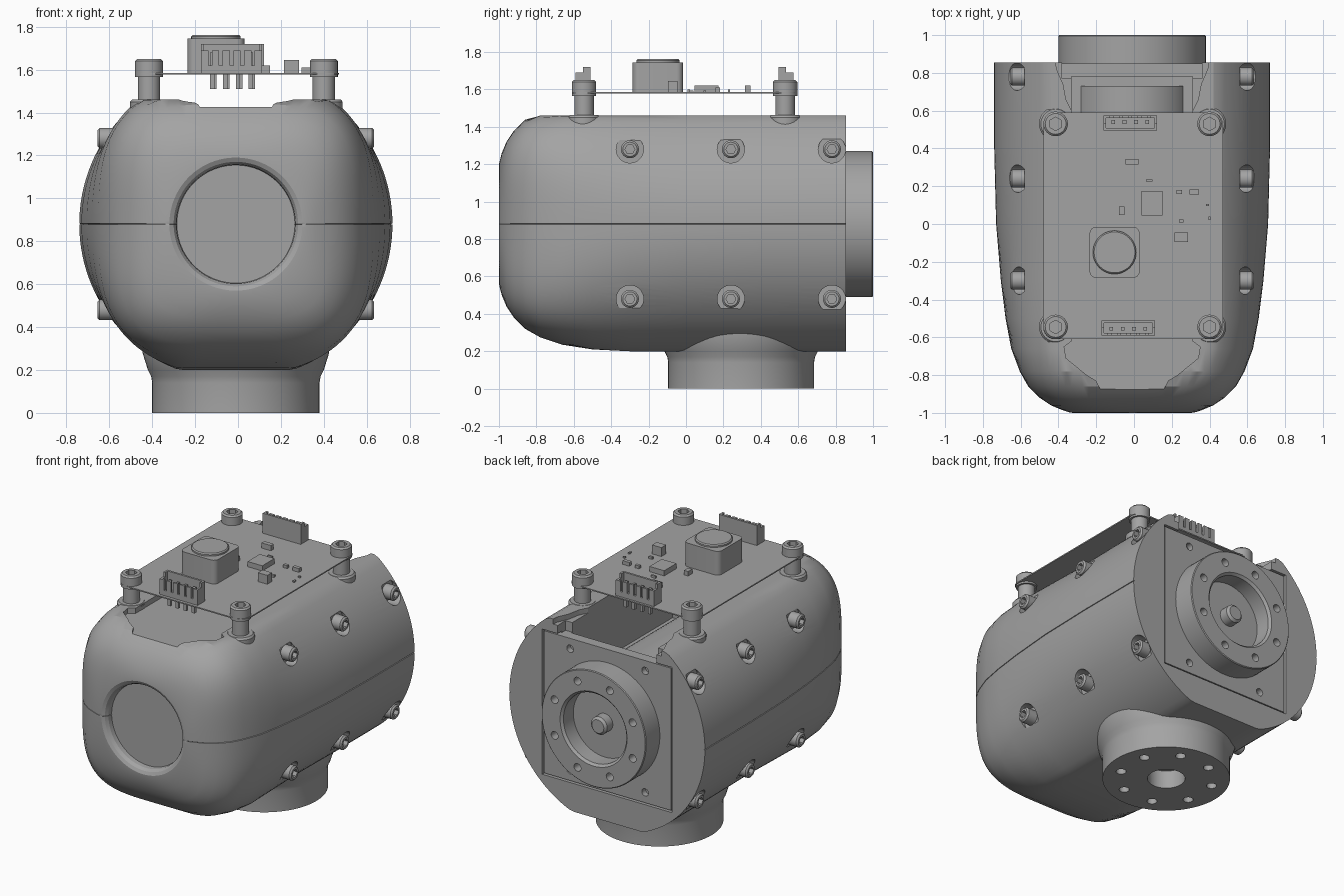
import bpy
import bmesh
from math import cos, sin, pi, radians
from mathutils import Vector, Matrix

default = bpy.data.objects.get("Cube")
if default:
    bpy.data.objects.remove(default, do_unlink=True)

GREY = (0.37, 0.37, 0.37, 1)
grey = bpy.data.materials.new("plain grey")
grey.use_nodes = True
grey.diffuse_color = GREY
grey.node_tree.nodes["Principled BSDF"].inputs["Base Color"].default_value = GREY

X, Y, Z = Vector((1, 0, 0)), Vector((0, 1, 0)), Vector((0, 0, 1))
MID = 0.88      # height of the shell seam and the motor axis
BOARD = 1.585   # top of the circuit board
parts = []


def finish(name, bm):
    bmesh.ops.recalc_face_normals(bm, faces=bm.faces[:])
    mesh = bpy.data.meshes.new(name)
    bm.to_mesh(mesh)
    bm.free()
    mesh.materials.append(grey)
    return place(name, mesh, (0, 0, 0))


def place(name, mesh, at):
    obj = bpy.data.objects.new(name, mesh)
    obj.location = at
    bpy.context.collection.objects.link(obj)
    parts.append(obj)
    return obj


def aim(at, axis):
    turn = Z.rotation_difference(axis).to_matrix().to_4x4()
    return Matrix.Translation(at) @ turn


def lathe(name, profile, at=(0, 0, 0), axis=Z, steps=64):
    bm = bmesh.new()
    verts = [bm.verts.new((r, 0, h)) for r, h in profile]
    edges = [bm.edges.new(pair) for pair in zip(verts, verts[1:])]
    bmesh.ops.spin(bm, geom=verts + edges, cent=(0, 0, 0), axis=Z,
                   angle=2 * pi, steps=steps)
    bmesh.ops.remove_doubles(bm, verts=bm.verts[:], dist=1e-5)
    bm.transform(aim(at, axis))
    return finish(name, bm)


def rods(name, spots, radius, depth, axis=Z, sides=24):
    bm = bmesh.new()
    for at in spots:
        bmesh.ops.create_cone(bm, cap_ends=True, segments=sides, radius1=radius,
                              radius2=radius, depth=depth, matrix=aim(at, axis))
    return finish(name, bm)


def boxes(name, bounds, round_off=0):
    # each entry is a pair of opposite corners
    bm = bmesh.new()
    for low, high in bounds:
        low, high = Vector(low), Vector(high)
        size = Matrix.Diagonal((*(high - low), 1))
        bmesh.ops.create_cube(bm, size=1, matrix=Matrix.Translation((low + high) / 2) @ size)
    if round_off:
        upright = [e for e in bm.edges
                   if abs((e.verts[0].co - e.verts[1].co).normalized().z) > 0.9]
        bmesh.ops.bevel(bm, geom=upright, offset=round_off, segments=6,
                        profile=0.5, affect='EDGES')
    return finish(name, bm)


def prism(name, outline, low, high):
    bm = bmesh.new()
    face = bm.faces.new([bm.verts.new((x, y, low)) for x, y in outline])
    top = bmesh.ops.extrude_face_region(bm, geom=[face])["geom"]
    bmesh.ops.translate(bm, vec=Z * (high - low),
                        verts=[v for v in top if isinstance(v, bmesh.types.BMVert)])
    return finish(name, bm)


def cut(target, cutter):
    cutter.hide_render = True
    mod = target.modifiers.new("cut", 'BOOLEAN')
    mod.operation, mod.solver, mod.object = 'DIFFERENCE', 'EXACT', cutter
    bpy.context.view_layer.objects.active = target
    bpy.ops.object.modifier_apply(modifier=mod.name)
    parts.remove(cutter)
    bpy.data.objects.remove(cutter, do_unlink=True)


def circle_spots(count, radius, centre, u, v):
    turns = [2 * pi * (i + 0.5) / count for i in range(count)]
    return [Vector(centre) + u * radius * cos(a) + v * radius * sin(a) for a in turns]


# Shell: round truncated back blending to a rounded square front with a dished port
# y, half width, half height, squareness, bottom, top
SECTIONS = [
    (0.855, 0.73, 0.73, 2, 0.2, 1.46), (0.4, 0.73, 0.73, 2, 0.2, 1.46),
    (0, 0.72, 0.73, 2, 0.2, 1.46), (-0.3, 0.695, 0.72, 2.2, 0.2, 1.46),
    (-0.5, 0.67, 0.7, 2.5, 0.21, 1.46), (-0.66, 0.64, 0.65, 3, 0.235, 1.46),
    (-0.78, 0.595, 0.61, 3.5, 0.275, 1.46), (-0.86, 0.55, 0.56, 3.8, 0.32, 1.44),
    (-0.92, 0.49, 0.5, 4, 0.38, 1.38), (-0.96, 0.43, 0.44, 4, 0.44, 1.32),
    (-0.985, 0.37, 0.38, 3, 0, 2), (-0.998, 0.33, 0.33, 2.3, 0, 2),
    (-1, 0.31, 0.31, 2, 0, 2), (-0.99, 0.29, 0.29, 2, 0, 2),
    (-0.97, 0.278, 0.278, 2, 0, 2), (-0.94, 0.275, 0.275, 2, 0, 2)]
COUNT, SEAM = 128, 0.004
angles = []
for i in range(COUNT):
    a = 2 * pi * i / COUNT
    seam = i % (COUNT // 2) == 0
    angles += [(a - SEAM, 1), (a, 0.988), (a + SEAM, 1)] if seam else [(a, 1)]


def ring(bm, y, wide, tall, power, low, high):
    verts = []
    for a, dent in angles:
        c, s = cos(a), sin(a)
        r = (abs(c / wide) ** power + abs(s / tall) ** power) ** (-1 / power)
        if s > 0.01:
            r = min(r, (high - MID) / s)
        elif s < -0.01:
            r = min(r, (low - MID) / s)
        verts.append(bm.verts.new((r * dent * c, y, MID + r * dent * s)))
    return verts


bm = bmesh.new()
rings = [ring(bm, *section) for section in SECTIONS]
for a, b in zip(rings, rings[1:]):
    for i in range(len(a)):
        bm.faces.new((a[i - 1], a[i], b[i], b[i - 1]))
bm.faces.new(rings[0])
bm.faces.new(rings[-1])
shell = finish("shell", bm)

# Openings in the shell: top tray, motor bay, rear notch, back plate seat
half = [(0.42, 1), (0.4, 0.82), (0.365, 0.74), (0.35, 0.66), (0.32, 0.6),
        (0.32, -0.62), (0.36, -0.65), (0.35, -0.71), (0.24, -0.8),
        (0.19, -0.83), (0.16, -0.89)]
cut(shell, prism("tray_cutter", half + [(-x, y) for x, y in reversed(half)], 1.425, 1.7))
cut(shell, boxes("bay_cutter", [((-0.32, -0.3, 1.05), (0.32, 0.78, 1.6))]))
cut(shell, boxes("notch_cutter", [((-0.37, 0.77, 1.36), (0.37, 1, 1.6))]))
cut(shell, boxes("seat_cutter", [((-0.485, 0.81, 0.39), (0.485, 1, 1.37))]))
lathe("motor", [(0, -0.28), (0.32, -0.28), (0.32, 0.73), (0, 0.73)], (0, 0, MID), Y)

# Back plate with corner holes
plate = boxes("back_plate", [((-0.475, 0.79, 0.4), (0.475, 0.85, 1.36))])
cut(plate, rods("plate_hole_cutter", [(x, 0.85, MID + z) for x in (-0.28, 0.28)
                                      for z in (-0.41, 0.41)], 0.025, 0.08, Y))

# Output flange with shaft
flange = lathe("output_flange", [(0, 0.8), (0.39, 0.8), (0.39, 0.995), (0.385, 1),
                                 (0.25, 1), (0.235, 0.985), (0.235, 0.88), (0, 0.88)],
               (0, 0, MID), Y, 96)
cut(flange, rods("flange_hole_cutter",
                 circle_spots(8, 0.315, (0, 1, MID), X, Z), 0.026, 0.2, Y))
lathe("shaft", [(0, 0.86), (0.06, 0.86), (0.06, 0.94), (0.045, 0.955), (0, 0.955)],
      (0, 0, MID), Y, 32)

# Mounting foot
foot = lathe("mounting_foot", [(0, 0), (0.39, 0), (0.39, 0.14), (0.395, 0.17), (0.41, 0.2),
                               (0.435, 0.28), (0.435, 0.36), (0, 0.36)], (0, 0.295, 0), Z, 96)
spots = circle_spots(8, 0.29, (0, 0.295, 0), X, Y)
cut(foot, rods("foot_hole_cutter", spots, 0.031, 0.16))
cut(foot, rods("foot_bore_cutter", [(0, 0.295, 0)], 0.115, 0.24, sides=48))


# Socket head screws share one mesh per kind
def screw_mesh(name, radius, height, axis):
    bevel = 0.01
    head = lathe(name, [(0, -0.02), (radius, -0.02), (radius, height - bevel),
                        (radius - bevel, height), (0, height)], axis=axis, steps=32)
    cut(head, rods("socket_cutter", [axis * height], radius * 0.55, height, axis, 6))
    parts.remove(head)
    mesh = head.data
    bpy.data.objects.remove(head)
    return mesh


for side, label in ((1, "left"), (-1, "right")):
    mesh = screw_mesh("side_screw", 0.048, 0.075, X * side)
    spots = [(y, z) for y in (-0.3, 0.24, 0.78) for z in (MID - 0.4, MID + 0.4)]
    cut(shell, rods("screw_pocket_cutter",
                    [(side * 0.67, y, z) for y, z in spots], 0.073, 0.2, X, 32))
    for y, z in spots:
        place(label + "_side_screw", mesh, (side * 0.57, y, z))

# Circuit board on four standoffs
boxes("circuit_board", [((-0.47, -0.61, BOARD - 0.008), (0.48, 0.59, BOARD))], 0.06)
mesh = screw_mesh("board_screw", 0.065, 0.065, Z)
for x in (-0.405, 0.41):
    for y in (-0.545, 0.53):
        place("board_screw", mesh, (x, y, BOARD))
        lathe("standoff", [(0, 1.3), (0.088, 1.3), (0.088, 1.45), (0.078, 1.462),
                           (0.052, 1.462), (0.052, 1.58), (0, 1.58)], (x, y, 0), Z, 32)

# Inductor
boxes("inductor", [((-0.225, -0.285, BOARD), (0.04, -0.015, 1.745))], 0.035)
lathe("inductor_core", [(0, 1.7), (0.115, 1.7), (0.115, 1.755), (0.108, 1.762), (0, 1.762)],
      (-0.093, -0.15, 0), Z, 48)

# Pin headers: open housings with a slotted outer wall
for name, x0, y0, out in (("front_header", -0.02, -0.51, -1), ("rear_header", -0.01, 0.495, 1)):
    w, t, depth = 0.142, 0.014, 0.08

    def block(xa, xb, ya, yb, za, zb):
        ys = sorted((y0 + out * ya, y0 + out * yb))
        return (x0 + xa, ys[0], za), (x0 + xb, ys[1], zb)

    walls = [block(-w, w, 0, depth, BOARD, 1.6), block(-w, w, 0, t, 1.6, 1.72)]
    for s in (-1, 1):
        xa, xb = sorted((s * w, s * (w - t)))
        walls += [block(xa, xb, t, depth / 2, 1.6, 1.72),
                  block(xa, xb, depth / 2, depth, 1.6, 1.69)]
    walls.append(block(-w, w, depth - t, depth, 1.6, 1.62))
    for i in range(6):
        x = (i - 2.5) * 0.05
        walls.append(block(x - 0.017, x + 0.017, depth - t, depth, 1.62, 1.69))
    boxes(name, walls)
    boxes(name + "_pins", [block((i - 1.5) * 0.06 - 0.01, (i - 1.5) * 0.06 + 0.01,
                                 0.035, 0.055, 1.51, 1.68) for i in range(4)])

# Small chips: x, y, width, depth, height
CHIPS = [(0.105, 0.11, 0.11, 0.13, 0.035), (0.26, -0.07, 0.07, 0.05, 0.06),
         (0, 0.33, 0.07, 0.03, 0.035), (0.33, 0.17, 0.05, 0.025, 0.025),
         (-0.055, 0.07, 0.03, 0.045, 0.03), (0.25, 0.17, 0.03, 0.02, 0.02),
         (0.09, 0.23, 0.035, 0.012, 0.015), (0.26, 0.015, 0.025, 0.015, 0.015),
         (0.4, 0.1, 0.015, 0.012, 0.01), (0.41, 0.03, 0.012, 0.02, 0.01)]
boxes("chips", [((x - w / 2, y - d / 2, BOARD), (x + w / 2, y + d / 2, BOARD + h))
                for x, y, w, d, h in CHIPS])

# Shading and final alignment
bpy.ops.object.select_all(action='DESELECT')
for obj in parts:
    obj.location.x -= 0.01
    obj.select_set(True)
bpy.context.view_layer.objects.active = shell
bpy.ops.object.shade_smooth_by_angle(angle=radians(25))
